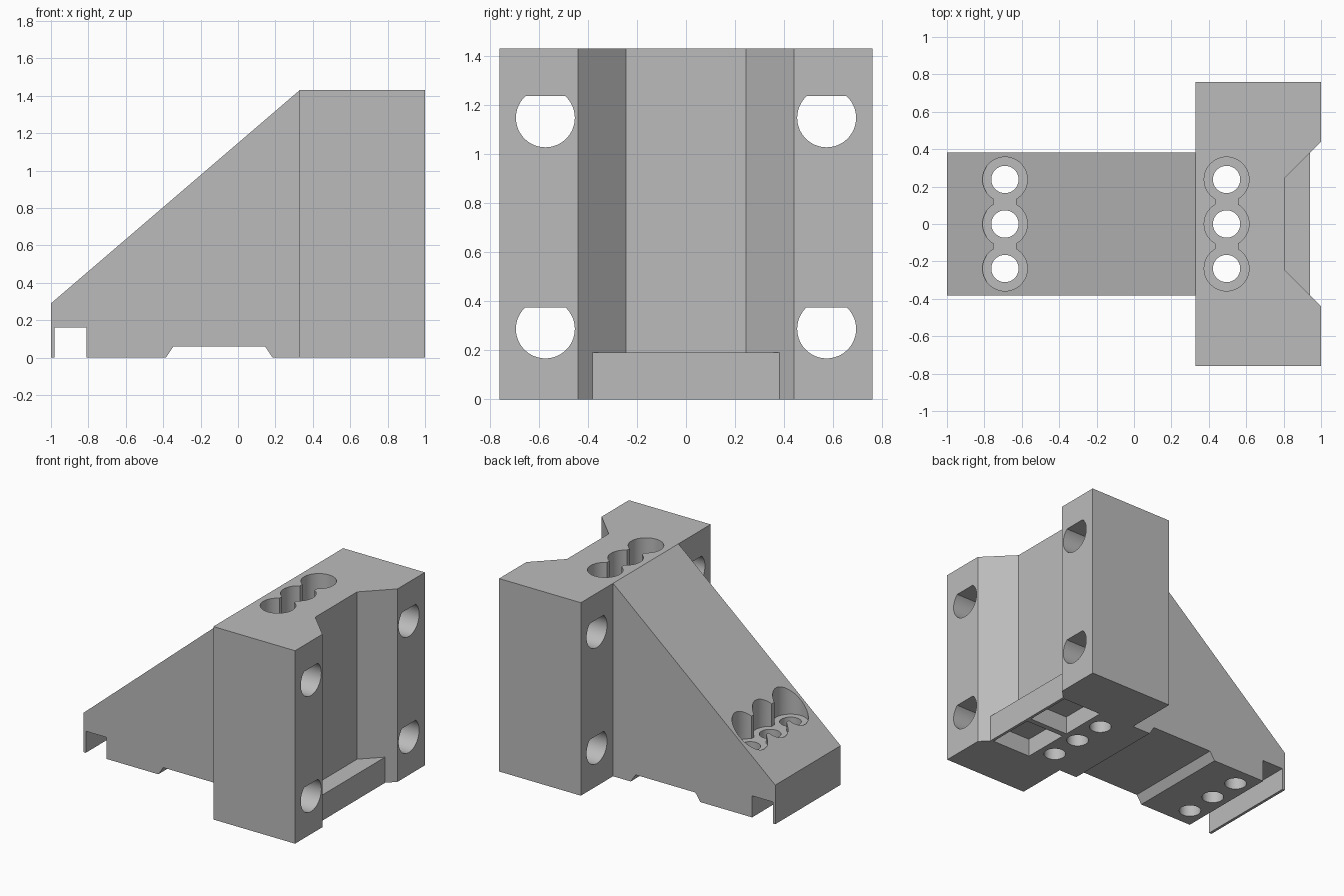
import bpy
import bmesh
from math import sin, cos, asin, pi, radians
from mathutils import Vector

cube = bpy.data.objects.get("Cube")
if cube:
    bpy.data.objects.remove(cube, do_unlink=True)

grey = bpy.data.materials.new("plain grey")
grey.use_nodes = True
GREY = (0.5, 0.5, 0.5, 1)
grey.diffuse_color = GREY
grey.node_tree.nodes["Principled BSDF"].inputs["Base Color"].default_value = GREY


def prism(name, points, axis, low, high):
    """Extrude a closed 2D profile along an axis; the profile uses the other two axes in order."""
    def place(a, b, depth):
        co = [a, b]
        co.insert("xyz".index(axis), depth)
        return Vector(co)
    bm = bmesh.new()
    face = bm.faces.new([bm.verts.new(place(a, b, low)) for a, b in points])
    geom = bmesh.ops.extrude_face_region(bm, geom=[face])["geom"]
    shift = place(0, 0, high - low)
    bmesh.ops.translate(bm, vec=shift, verts=[v for v in geom if isinstance(v, bmesh.types.BMVert)])
    bmesh.ops.recalc_face_normals(bm, faces=bm.faces)
    mesh = bpy.data.meshes.new(name)
    bm.to_mesh(mesh)
    bm.free()
    mesh.materials.append(grey)
    obj = bpy.data.objects.new(name, mesh)
    bpy.context.collection.objects.link(obj)
    return obj


def rect(a0, a1, b0, b1):
    return [(a0, b0), (a1, b0), (a1, b1), (a0, b1)]


def arc(a, b, radius, start=0.0, end=2 * pi, steps=48, closed=True):
    count = steps if closed else steps + 1
    angles = [start + (end - start) * i / steps for i in range(count)]
    return [(a + radius * cos(t), b + radius * sin(t)) for t in angles]


def combine(body, tool, operation="DIFFERENCE"):
    """Boolean the tool into the body, then drop the tool."""
    tool.hide_render = True
    mod = body.modifiers.new("combine", "BOOLEAN")
    mod.operation = operation
    mod.solver = "EXACT"
    mod.object = tool
    bpy.context.view_layer.objects.active = body
    bpy.ops.object.modifier_apply(modifier=mod.name)
    bpy.data.objects.remove(tool, do_unlink=True)


# Upright block with a flared groove in its face and a low shelf closing the groove
TOP, BACK = 1.43, 0.33
bracket = prism("angle_bracket", rect(BACK, 1, -0.76, 0.76), "z", 0, TOP)
for floor, base in ((0.805, 0.19), (0.94, -0.2)):
    half = 0.245 + floor - 0.805
    groove = [(floor, -half), (floor, half), (1.1, 0.54), (1.1, -0.54)]
    combine(bracket, prism("groove", groove, "z", base, 2))

# Sloped brace, with an end notch and a shallow recess underneath
brace = [(-1, 0), (-0.98, 0), (-0.98, 0.16), (-0.81, 0.16), (-0.81, 0),
         (-0.385, 0), (-0.345, 0.06), (0.145, 0.06), (0.185, 0), (BACK, 0),
         (0.36, 0.02), (0.36, 1.4), (BACK, TOP), (-1, 0.29)]
combine(bracket, prism("brace", brace, "y", -0.383, 0.383), "UNION")

# Flat-topped bolt holes through both flanges
flat = asin(0.088 / 0.12)
for y in (-0.573, 0.573):
    for z in (0.287, 1.147):
        hole = arc(y, z, 0.12, pi - flat, 2 * pi + flat, closed=False)
        combine(bracket, prism("flange_hole", hole, "x", 0, 1.2))

# Rows of three upright screw holes with linked counterbores
SEAT = 0.44
for x in (-0.69, 0.495):
    combine(bracket, prism("link_slot", rect(x - 0.06, x + 0.06, -0.24, 0.24), "z", SEAT, 2))
    for y in (-0.238, 0, 0.238):
        combine(bracket, prism("counterbore", arc(x, y, 0.12), "z", SEAT, 2))
        combine(bracket, prism("screw_hole", arc(x, y, 0.073), "z", -0.2, 0.6))

# Twin pockets under the shelf
for y in (-0.37, 0.02):
    combine(bracket, prism("pocket", rect(0.61, 0.92, y, y + 0.35), "z", -0.2, 0.13))

# Smooth the round walls and keep hard edges crisp
bpy.ops.object.select_all(action="DESELECT")
bracket.select_set(True)
bpy.context.view_layer.objects.active = bracket
bpy.ops.object.shade_smooth_by_angle(angle=radians(25))
